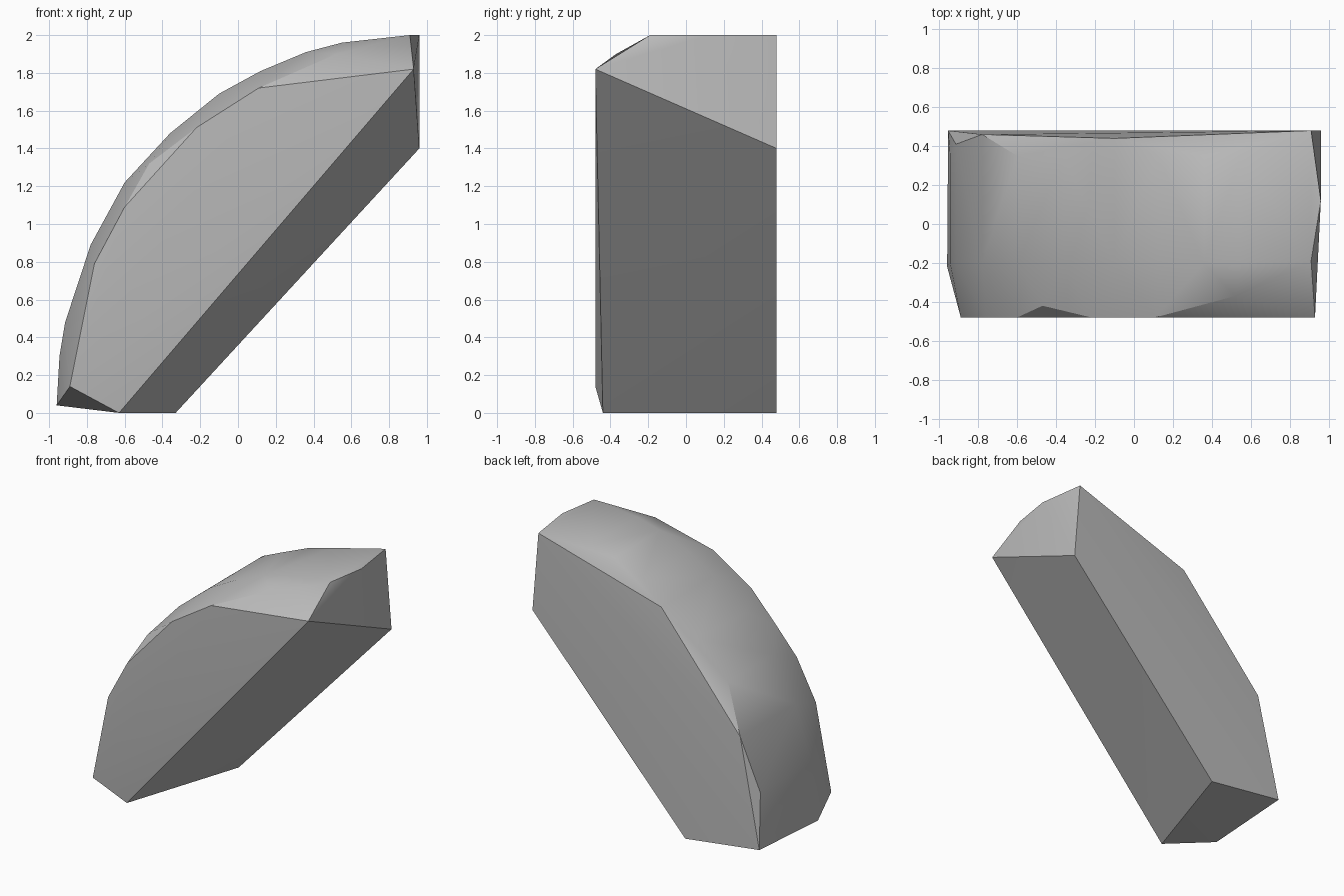
import bpy, bmesh, math

cube = bpy.data.objects.get("Cube")
if cube:
    bpy.data.objects.remove(cube, do_unlink=True)

# One plain grey for the whole block
grey = bpy.data.materials.new("plain_grey")
grey.use_nodes = True
colour = (0.5, 0.5, 0.5, 1)
grey.diffuse_color = colour
grey.node_tree.nodes["Principled BSDF"].inputs["Base Color"].default_value = colour

# Curved outer profile (x, z), swept between the front and back of the crown
crown = [(-.945, .3), (-.915, .48), (-.78, .89), (-.6, 1.22), (-.36, 1.48),
         (-.1, 1.69), (.12, 1.81), (.36, 1.91), (.55, 1.96)]
points = [(x, -.2, z) for x, z in crown]
points += [(x, .35, z) for x, z in crown]

# Front rim
points += [(x, -.48, z) for x, z in
           [(-.89, .14), (-.76, .79), (-.6, 1.09), (-.22, 1.51), (.11, 1.72), (.93, 1.82)]]
points += [(-.47, -.42, 1.32), (.52, -.37, 1.9)]

# Back rim
points += [(-.955, .48, .08), (-.915, .41, .48), (-.78, .46, .89), (-.1, .44, 1.69), (.91, .48, 2)]

# Top end, slanted underside and foot
points += [(.91, -.19, 2), (.96, .12, 2), (.96, .48, 1.4),
           (-.33, .48, 0), (-.63, -.44, 0), (-.96, -.22, .04)]

# Wrap the rims and crown in one faceted shell
bm = bmesh.new()
for p in points:
    bm.verts.new(p)
hull = bmesh.ops.convex_hull(bm, input=bm.verts[:])
unused = {g for g in hull["geom_interior"] + hull["geom_unused"] if isinstance(g, bmesh.types.BMVert)}
bmesh.ops.delete(bm, geom=list(unused), context="VERTS")
bmesh.ops.dissolve_limit(bm, angle_limit=math.radians(1), verts=bm.verts[:], edges=bm.edges[:])
bmesh.ops.recalc_face_normals(bm, faces=bm.faces[:])

mesh = bpy.data.meshes.new("curved_block")
bm.to_mesh(mesh)
bm.free()
mesh.materials.append(grey)
block = bpy.data.objects.new("curved_block", mesh)
bpy.context.collection.objects.link(block)

# Smooth crown with crisp rims
bpy.ops.object.select_all(action="DESELECT")
block.select_set(True)
bpy.context.view_layer.objects.active = block
bpy.ops.object.shade_smooth_by_angle(angle=math.radians(30))
